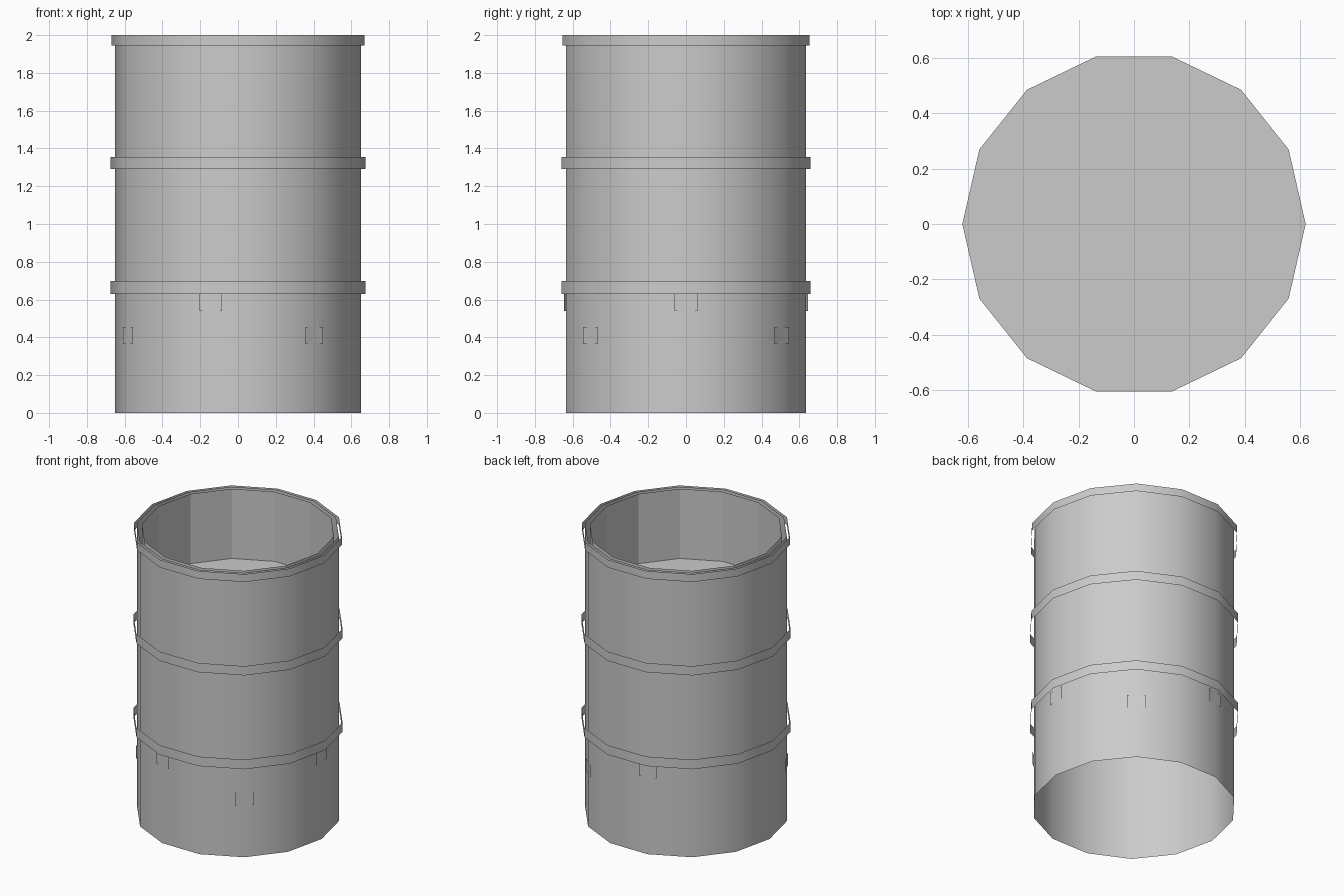
import bpy, bmesh, math

if "Cube" in bpy.data.objects:
    bpy.data.objects.remove(bpy.data.objects["Cube"])

SIDES = 14
STEP = 2 * math.pi / SIDES


def finish(name, bm, smooth):
    mesh = bpy.data.meshes.new(name)
    bm.to_mesh(mesh)
    bm.free()
    for p in mesh.polygons:
        p.use_smooth = smooth
    obj = bpy.data.objects.new(name, mesh)
    bpy.context.collection.objects.link(obj)
    return obj


def tube(name, r, z0, z1, smooth=True, inward=False, floor=False):
    """Open 14-sided sheet wall, optionally closed by a floor disc."""
    bm = bmesh.new()
    rings = [[bm.verts.new((r * math.cos(i * STEP), r * math.sin(i * STEP), z))
              for i in range(SIDES)] for z in (z0, z1)]
    low, high = rings
    for i in range(SIDES):
        j = (i + 1) % SIDES
        quad = (low[i], low[j], high[j], high[i])
        bm.faces.new(quad[::-1] if inward else quad)
    if floor:
        bm.faces.new(low)
    return finish(name, bm, smooth)


def plate(name, corner, z0, r=0.648, half=0.06, height=0.09):
    """Flat label plate tangent to one corner of the barrel."""
    a = corner * STEP
    bm = bmesh.new()
    corners = [(-half, z0), (half, z0), (half, z0 + height), (-half, z0 + height)]
    bm.faces.new([bm.verts.new((r * math.cos(a) - t * math.sin(a),
                                r * math.sin(a) + t * math.cos(a), z))
                  for t, z in corners])
    return finish(name, bm, False)


# Outer wall, open at both ends
tube("barrel_wall", 0.651, 0.0, 2.0)

# Recessed inner cup with its floor
tube("inner_cup", 0.62, 1.51, 2.0, smooth=False, inward=True, floor=True)

# Hoops standing clear of the wall
tube("rim_hoop", 0.671, 1.945, 2.0)
tube("middle_hoop", 0.675, 1.29, 1.355)
tube("lower_hoop", 0.675, 0.63, 0.697)

# Plates: upper row under the lower hoop, lower row between them
for k in (0, 4, -4):
    plate(f"upper_plate_{k % SIDES}", k, 0.54)
for k in (2, -2, -6):
    plate(f"lower_plate_{k % SIDES}", k, 0.365)
